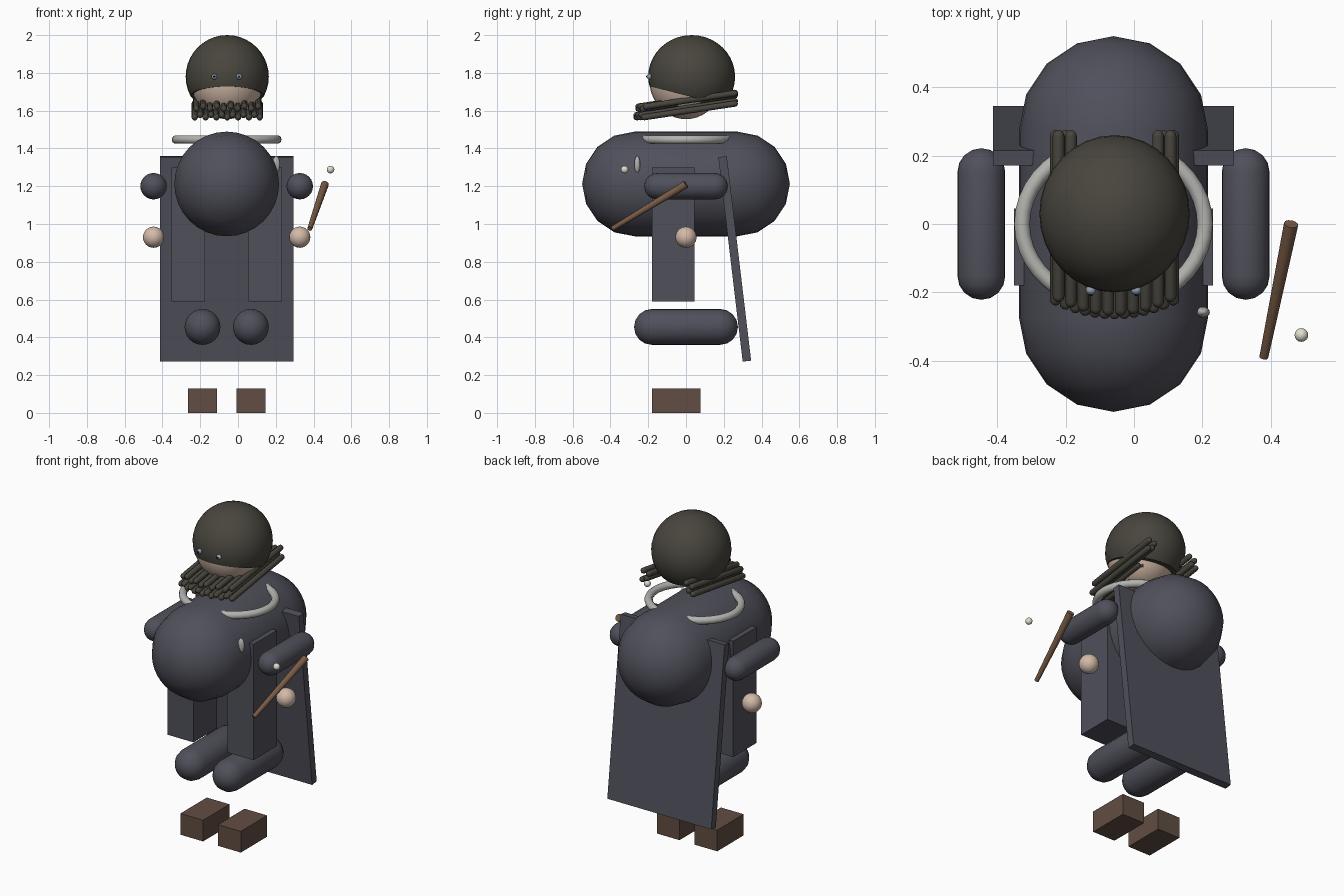
import bpy, bmesh, math
from mathutils import Vector, Matrix

if "Cube" in bpy.data.objects:
    bpy.data.objects.remove(bpy.data.objects["Cube"])

CX = -0.06  # body centre line


def material(name, rgb):
    m = bpy.data.materials.new(name)
    m.diffuse_color = (*rgb, 1)
    m.use_nodes = True
    m.node_tree.nodes["Principled BSDF"].inputs["Base Color"].default_value = m.diffuse_color
    return m


CLOTH = material("dark_cloth", (0.08, 0.08, 0.105))
HAIR = material("hair", (0.065, 0.06, 0.047))
SKIN = material("skin", (0.65, 0.49, 0.39))
LEATHER = material("leather", (0.12, 0.075, 0.055))
WOOD = material("wood", (0.19, 0.105, 0.06))
SILVER = material("silver", (0.45, 0.45, 0.43))
GLOW = material("glow", (0.75, 0.73, 0.62))
EYE = material("eye", (0.3, 0.36, 0.45))
PUPIL = material("pupil", (0.01, 0.01, 0.012))


def finish(bm, name, mat, smooth=True):
    bmesh.ops.recalc_face_normals(bm, faces=bm.faces[:])
    me = bpy.data.meshes.new(name)
    bm.to_mesh(me)
    bm.free()
    ob = bpy.data.objects.new(name, me)
    bpy.context.collection.objects.link(ob)
    me.materials.append(mat)
    if smooth:
        bpy.ops.object.select_all(action='DESELECT')
        bpy.context.view_layer.objects.active = ob
        ob.select_set(True)
        bpy.ops.object.shade_smooth_by_angle(angle=math.radians(40))
    return ob


def box(name, mat, loc, size, tilt=0):
    bm = bmesh.new()
    bmesh.ops.create_cube(bm, size=1)
    bm.transform(Matrix.Translation(loc) @ Matrix.Rotation(tilt, 4, 'X')
                 @ Matrix.Diagonal((*size, 1)))
    return finish(bm, name, mat, False)


def ball(name, mat, loc, radii, seg=24, rings=16, cut=None):
    bm = bmesh.new()
    bmesh.ops.create_uvsphere(bm, u_segments=seg, v_segments=rings, radius=1)
    bm.transform(Matrix.Translation(loc) @ Matrix.Diagonal((*radii, 1)))
    if cut:
        geom = bm.verts[:] + bm.edges[:] + bm.faces[:]
        r = bmesh.ops.bisect_plane(bm, geom=geom, plane_co=cut[0],
                                   plane_no=cut[1], clear_inner=True)
        edges = [e for e in r['geom_cut'] if isinstance(e, bmesh.types.BMEdge)]
        bmesh.ops.holes_fill(bm, edges=edges)
    return finish(bm, name, mat)


def lathe(name, mat, p0, p1, profile, seg):
    """Spin (radius, height) points round the axis running from p0 to p1."""
    p0, p1 = Vector(p0), Vector(p1)
    bm = bmesh.new()
    vs = [bm.verts.new((r, 0, h)) for r, h in profile]
    es = [bm.edges.new(e) for e in zip(vs, vs[1:])]
    bmesh.ops.spin(bm, geom=vs + es, axis=(0, 0, 1), cent=(0, 0, 0),
                   angle=math.tau, steps=seg)
    bmesh.ops.remove_doubles(bm, verts=bm.verts[:], dist=1e-5)
    rot = (p1 - p0).to_track_quat('Z', 'Y').to_matrix().to_4x4()
    bm.transform(Matrix.Translation(p0) @ rot)
    return finish(bm, name, mat)


def capsule(name, mat, p0, p1, r, seg=24, rings=4):
    """p0 and p1 are the centres of the round ends."""
    length = (Vector(p1) - Vector(p0)).length
    a = [math.pi / 2 * i / rings for i in range(rings + 1)]
    low = [(r * math.sin(t), -r * math.cos(t)) for t in a]
    high = [(r * math.cos(t), length + r * math.sin(t)) for t in a]
    low[0] = (0, -r)
    high[-1] = (0, length + r)
    return lathe(name, mat, p0, p1, low + high, seg)


# Body: a wide capsule lying front to back
capsule("torso", CLOTH, (CX, 0.273, 1.212), (CX, -0.273, 1.212), 0.277, 32)

# Cape: thin slab leaning outward at the bottom
box("cape", CLOTH, (CX, 0.258, 0.815), (0.705, 0.045, 1.09), math.radians(6.8))

# Paired parts
for side, s in (("left", -1), ("right", 1)):
    x = CX + s * 0.387
    capsule(side + "_arm", CLOTH, (x, 0.152, 1.2), (x, -0.152, 1.2), 0.07)
    ball(side + "_hand", SKIN, (x, 0, 0.93), (0.056,) * 3)
    box(side + "_robe_panel", CLOTH, (CX + s * 0.204, -0.067, 0.945), (0.176, 0.226, 0.71))
    x = CX + s * 0.128
    capsule(side + "_leg", CLOTH, (x, 0.18, 0.455), (x, -0.18, 0.455), 0.095)
    box(side + "_boot", LEATHER, (x, -0.052, 0.065), (0.154, 0.256, 0.13))
    x = CX + s * 0.066
    ball(side + "_eye", EYE, (x, -0.193, 1.78), (0.015,) * 3, 16, 8)
    ball(side + "_pupil", PUPIL, (x, -0.206, 1.78), (0.006, 0.005, 0.006), 12, 6)

# Collar ring
bm = bmesh.new()
N, M = 40, 10
ring = [[bm.verts.new((CX + math.cos(u) * (0.268 + 0.023 * math.cos(v)),
                       math.sin(u) * (0.235 + 0.023 * math.cos(v)),
                       1.447 + 0.023 * math.sin(v)))
         for v in (math.tau * j / M for j in range(M))]
        for u in (math.tau * i / N for i in range(N))]
for i in range(N):
    for j in range(M):
        k, l = (i + 1) % N, (j + 1) % M
        bm.faces.new((ring[i][j], ring[k][j], ring[k][l], ring[i][l]))
finish(bm, "collar", SILVER)

# Head with hair cap cut lower at the back
ball("head", SKIN, (CX + 0.003, 0.0, 1.765), (0.195, 0.195, 0.21), 32, 20)
ball("hair_cap", HAIR, (CX + 0.003, 0.03, 1.78), (0.22, 0.23, 0.22), 32, 20,
     cut=((CX, -0.2, 1.73), (0, 0.25, 1)))

# Beard: two staggered rows of long strands sweeping back past the jaw
for row, count in enumerate((13, 10)):
    for i in range(count):
        f = -1 + 2 * i / (count - 1)
        x = CX + 0.003 + f * (0.172 - 0.008 * row)
        z = 1.565 + 0.045 * row + 0.012 * (i % 2)
        front = -0.262 + 0.04 * f * f + 0.01 * row
        back = 0.258 if abs(f) > 0.72 else 0.1
        rise = 0.15 * (back - front)
        capsule("beard_strand", HAIR, (x, front, z), (x, back, z + rise), 0.017, 10, 3)

# Brooch, wand and glowing tip
ball("brooch", SILVER, (0.202, -0.258, 1.315), (0.02, 0.016, 0.045), 16, 10)
a, b = Vector((0.46, 0.0, 1.21)), Vector((0.38, -0.39, 0.975))
lathe("wand", WOOD, a, b, [(0, 0), (0.021, 0), (0.013, (b - a).length), (0, (b - a).length)], 12)
ball("wand_light", GLOW, (0.49, -0.325, 1.288), (0.02,) * 3, 16, 10)
